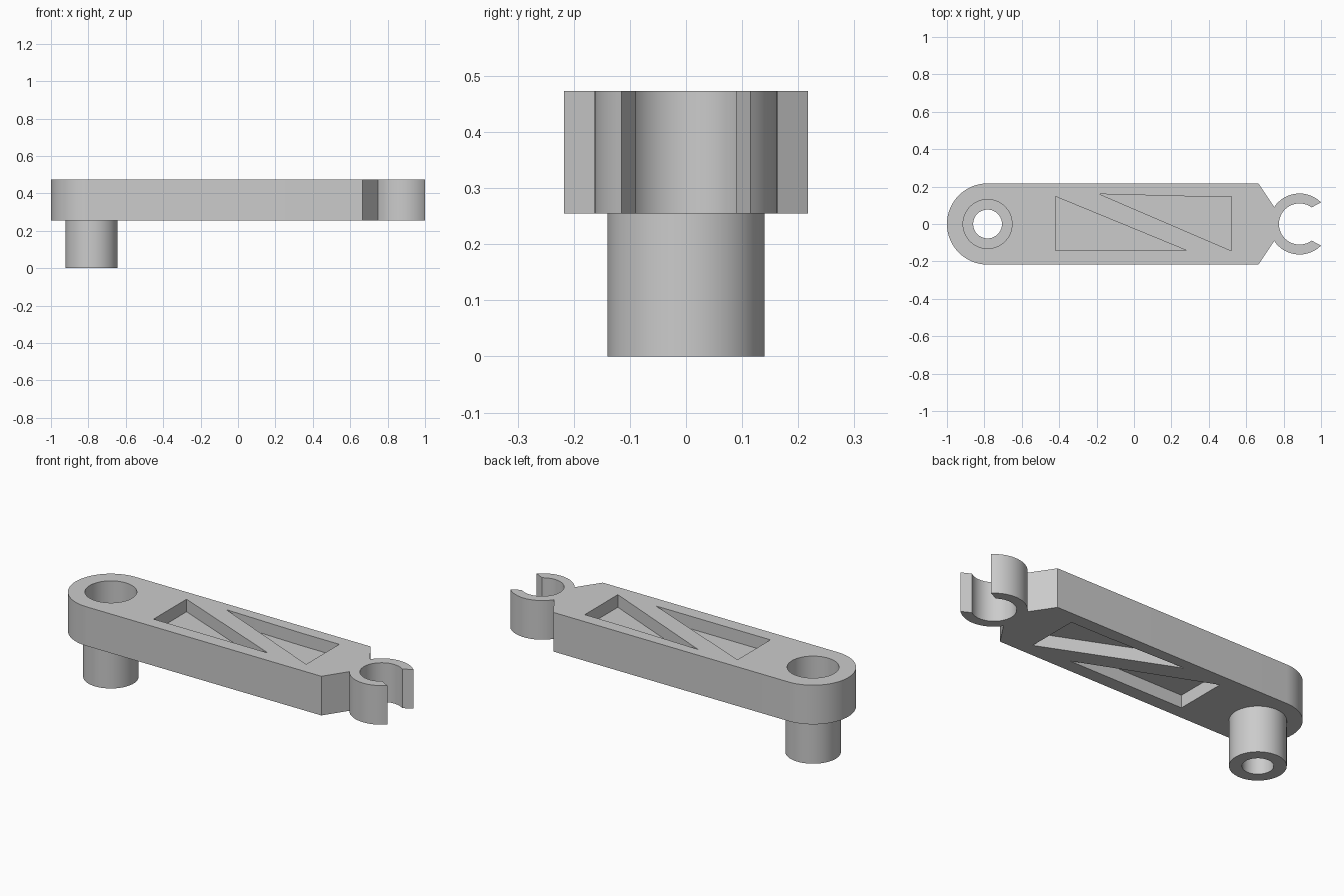
import bpy, bmesh
from math import cos, sin, radians, atan2, pi

if "Cube" in bpy.data.objects:
    bpy.data.objects.remove(bpy.data.objects["Cube"], do_unlink=True)

mat = bpy.data.materials.new("light grey")
mat.use_nodes = True
GREY = (0.6, 0.6, 0.6, 1)
mat.diffuse_color = GREY
mat.node_tree.nodes["Principled BSDF"].inputs["Base Color"].default_value = GREY

BOTTOM, TOP = 0.255, 0.473
HALF = 0.217          # half width of the arm
POST_X = -1 + HALF    # axis of the round end, post and bore
CLIP_X = 0.885        # axis of the snap clip
POCKET = 0.07


def arc(cx, r, start, end, steps):
    return [(cx + r * cos(start + (end - start) * i / steps),
             r * sin(start + (end - start) * i / steps)) for i in range(steps + 1)]


def prism(name, outline, z0, z1):
    bm = bmesh.new()
    face = bm.faces.new([bm.verts.new((x, y, z0)) for x, y in outline])
    top = bmesh.ops.extrude_face_region(bm, geom=[face])["geom"]
    bmesh.ops.translate(bm, vec=(0, 0, z1 - z0),
                        verts=[v for v in top if isinstance(v, bmesh.types.BMVert)])
    bmesh.ops.recalc_face_normals(bm, faces=bm.faces)
    mesh = bpy.data.meshes.new(name)
    bm.to_mesh(mesh)
    bm.free()
    mesh.materials.append(mat)
    ob = bpy.data.objects.new(name, mesh)
    bpy.context.collection.objects.link(ob)
    return ob


def disc(r):
    return arc(POST_X, r, 0, 2 * pi, 72)[:-1]


def combine(target, tool, operation):
    bpy.context.view_layer.objects.active = target
    mod = target.modifiers.new(operation.lower(), "BOOLEAN")
    mod.operation, mod.object, mod.solver = operation, tool, "EXACT"
    bpy.ops.object.modifier_apply(modifier=mod.name)
    bpy.data.objects.remove(tool, do_unlink=True)


# Arm outline: round end, straight sides, tapered neck and open clip
neck = atan2(0.09, 0.75 - CLIP_X)
lip_out, lip_in = radians(45), radians(54)
outline = [(0.665, HALF)]
outline += arc(POST_X, HALF, pi / 2, 3 * pi / 2, 40)
outline += [(0.665, -HALF)]
outline += arc(CLIP_X, 0.163, -neck, -lip_out, 24)
outline += arc(CLIP_X, 0.11, -lip_in, lip_in - 2 * pi, 48)
outline += arc(CLIP_X, 0.163, lip_out, neck, 24)
arm = prism("clip_arm", outline, BOTTOM, TOP)

# Hollow post with a stepped bore
combine(arm, prism("post", disc(0.14), 0, BOTTOM + 0.01), "UNION")
combine(arm, prism("through_bore", disc(0.077), -0.1, 0.6), "DIFFERENCE")
combine(arm, prism("wide_bore", disc(0.131), TOP - 0.2, 0.6), "DIFFERENCE")

# Triangular pockets on both faces, leaving a web between
triangles = {
    "inner_pocket": [(-0.42, 0.147), (-0.42, -0.143), (0.285, -0.143)],
    "outer_pocket": [(-0.185, 0.16), (0.285, 0.148), (0.52, 0.148), (0.52, -0.143)],
}
for name, shape in triangles.items():
    for z0, z1 in ((TOP - POCKET, TOP + 0.1), (BOTTOM - 0.1, BOTTOM + POCKET)):
        combine(arm, prism(name, shape, z0, z1), "DIFFERENCE")

bpy.ops.object.select_all(action="DESELECT")
arm.select_set(True)
bpy.context.view_layer.objects.active = arm
bpy.ops.object.shade_smooth_by_angle(angle=radians(25))
